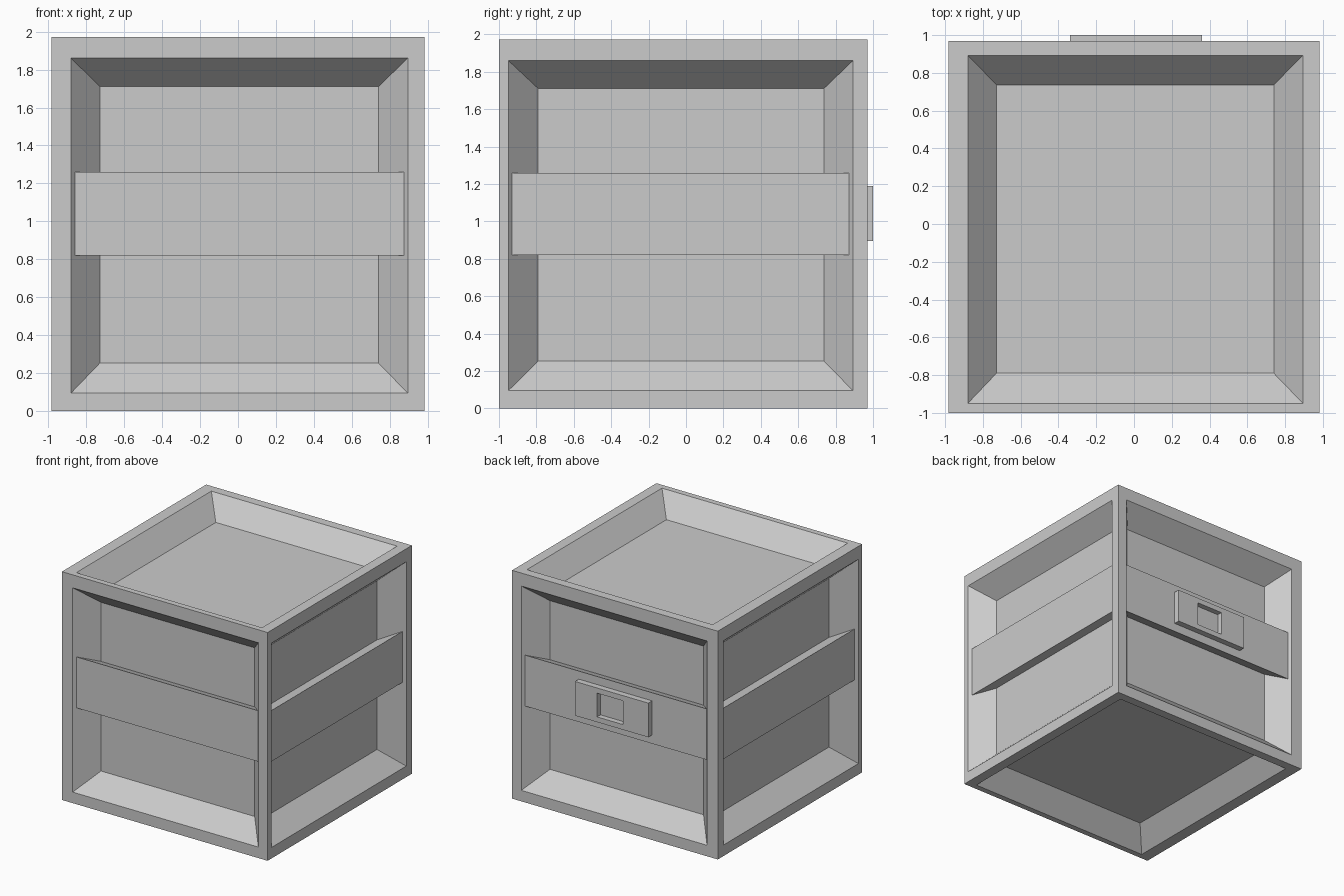
import bpy, bmesh

if "Cube" in bpy.data.objects:
    bpy.data.objects.remove(bpy.data.objects["Cube"])

# (min, max) on x, y, z for the crate shell, the recess rims and the recess floors
OUTER = ((-0.983, 0.983), (-1.0, 0.97), (0.0, 1.972))
RIM = ((-0.88, 0.895), (-0.95, 0.893), (0.095, 1.86))
FLOOR = ((-0.728, 0.74), (-0.79, 0.737), (0.253, 1.71))
DEPTH = 0.17


def pick(bounds, s):
    return bounds[1] if s > 0 else bounds[0]


def new_cube():
    bm = bmesh.new()
    bmesh.ops.create_cube(bm, size=2)
    return bm


def fit(verts, bounds):
    """Move box corners to the given bounds, by which side of the middle they lie on."""
    mid = [sum(v.co[i] for v in verts) / len(verts) for i in range(3)]
    for v in verts:
        for i, b in enumerate(bounds):
            if b is not None:
                v.co[i] = pick(b, v.co[i] - mid[i])


def inset(bm, face, axis, bounds, level):
    """Inset a face and place the new inner face at a level along its axis."""
    bmesh.ops.inset_individual(bm, faces=[face], thickness=0.02)
    fit(face.verts, [None if i == axis else bounds[i] for i in range(3)])
    for v in face.verts:
        v.co[axis] = level


def finish(bm, name):
    bmesh.ops.recalc_face_normals(bm, faces=bm.faces)
    me = bpy.data.meshes.new(name)
    bm.to_mesh(me)
    bm.free()
    bpy.context.collection.objects.link(bpy.data.objects.new(name, me))


# Crate body with a sloped recess on every side
bm = new_cube()
fit(list(bm.verts), OUTER)
bm.normal_update()
for f in list(bm.faces):
    n = f.normal.copy()
    axis = max(range(3), key=lambda i: abs(n[i]))
    surface = pick(OUTER[axis], n[axis])
    inset(bm, f, axis, RIM, surface)
    sign = 1 if n[axis] > 0 else -1
    inset(bm, f, axis, FLOOR, surface - sign * DEPTH)
finish(bm, "crate_body")

# Flared cross bars on the four upright sides
BAR_OUT = ((-0.86, 0.875), (-0.93, 0.873), (0.82, 1.26))
BAR_IN = (FLOOR[0], FLOOR[1], (0.88, 1.20))
for name, axis, side in (("front_bar", 1, -1), ("back_bar", 1, 1),
                         ("left_bar", 0, -1), ("right_bar", 0, 1)):
    bm = new_cube()
    for v in bm.verts:
        s = v.co.copy()
        outside = s[axis] * side > 0
        bounds = BAR_OUT if outside else BAR_IN
        for i in range(3):
            v.co[i] = pick(bounds[i], s[i])
        v.co[axis] = pick(OUTER[axis], side) - side * (0.022 if outside else DEPTH)
    finish(bm, name)

# Latch plate with a square pocket on the back bar
bm = new_cube()
fit(list(bm.verts), ((-0.34, 0.36), (0.948, 1.0), (0.895, 1.19)))
bm.normal_update()
face = max(bm.faces, key=lambda f: f.normal.y)
pocket = ((-0.10, 0.15), None, (0.94, 1.145))
inset(bm, face, 1, pocket, 1.0)
inset(bm, face, 1, pocket, 0.953)
finish(bm, "latch_plate")
